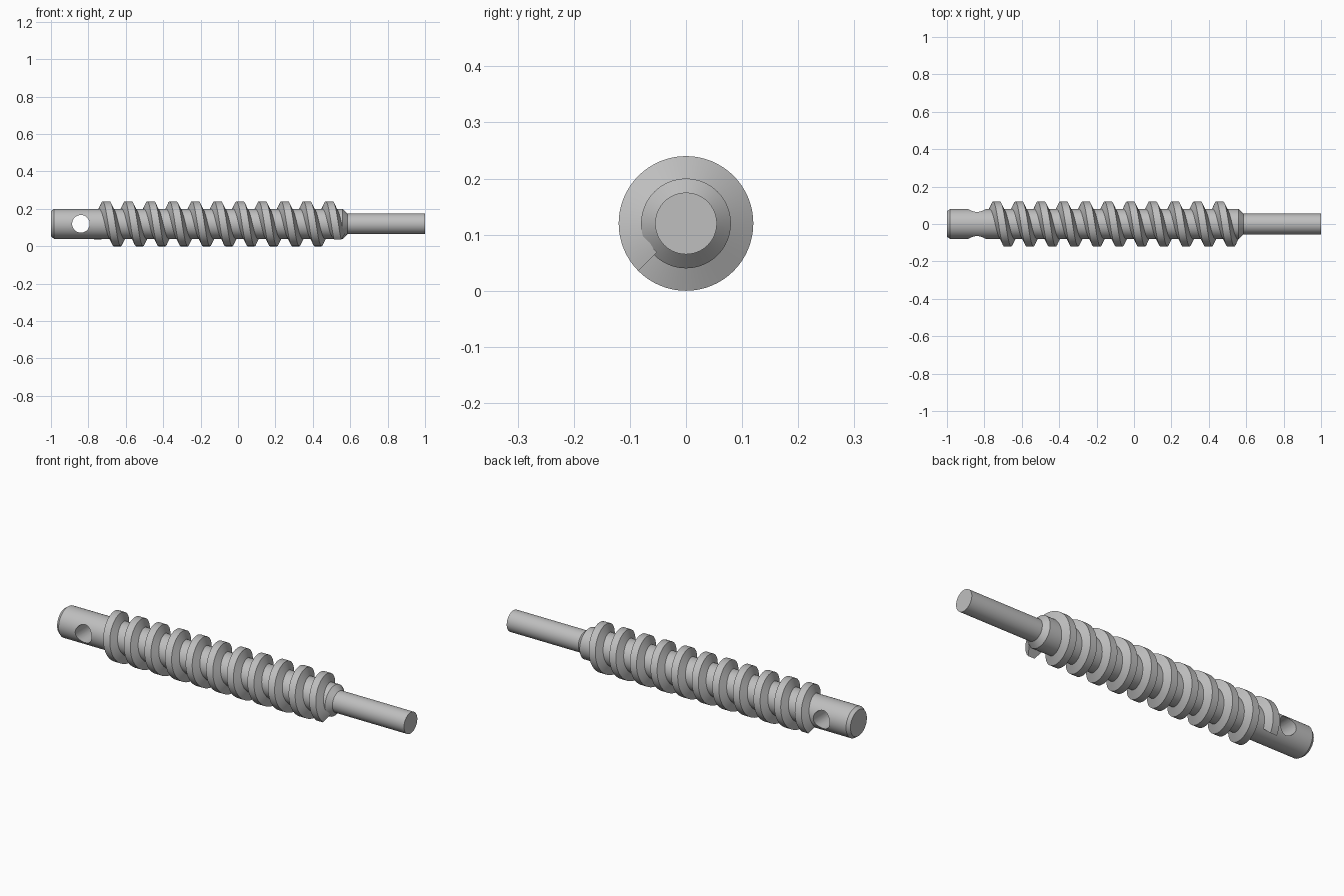
import bpy, bmesh
from math import sin, cos, pi, radians

cube = bpy.data.objects.get("Cube")
if cube:
    bpy.data.objects.remove(cube, do_unlink=True)

AXIS_Z = 0.12      # height of the shaft axis
PITCH = 0.1193     # axial advance per thread turn

steel = bpy.data.materials.new("grey steel")
steel.use_nodes = True
steel.diffuse_color = (0.52, 0.52, 0.52, 1)
steel.node_tree.nodes["Principled BSDF"].inputs["Base Color"].default_value = (0.52, 0.52, 0.52, 1)


def on_axis(x, radius, angle):
    """Point at a radius around the shaft; angle runs from +y towards +z."""
    return (x, radius * cos(angle), AXIS_Z + radius * sin(angle))


def loft(name, rings, closed_sections=True):
    """Skin a list of closed cross-sections and cap both ends."""
    bm = bmesh.new()
    loops = [[bm.verts.new(p) for p in ring] for ring in rings]
    for a, b in zip(loops, loops[1:]):
        n = len(a)
        for i in range(n):
            j = (i + 1) % n
            bm.faces.new((a[i], a[j], b[j], b[i]))
    bm.faces.new(loops[0])
    bm.faces.new(loops[-1])
    bmesh.ops.recalc_face_normals(bm, faces=bm.faces)
    mesh = bpy.data.meshes.new(name)
    bm.to_mesh(mesh)
    bm.free()
    mesh.materials.append(steel)
    obj = bpy.data.objects.new(name, mesh)
    bpy.context.collection.objects.link(obj)
    return obj


def lathe(name, profile, sides=64):
    return loft(name, [[on_axis(x, r, 2 * pi * i / sides) for i in range(sides)]
                       for x, r in profile])


def smooth(obj):
    obj.data.shade_smooth()
    obj.data.set_sharp_from_angle(angle=radians(30))


# Shaft: chamfered thick body, then the thinner journal
shaft = lathe("shaft", [(-1, 0.068), (-0.983, 0.08), (-0.91, 0.08), (-0.77, 0.08),
                        (0.56, 0.08), (0.585, 0.055), (1, 0.055)])

# Cross pin hole through the thick end
hole = loft("pin_hole_cutter", [[(-0.84 + 0.047 * cos(2 * pi * i / 48), y,
                                  AXIS_Z + 0.047 * sin(2 * pi * i / 48)) for i in range(48)]
                                for y in (-0.2, 0.2)])
hole.hide_render = True
cut = shaft.modifiers.new("pin hole", 'BOOLEAN')
cut.operation = 'DIFFERENCE'
cut.solver = 'EXACT'
cut.object = hole
bpy.context.view_layer.objects.active = shaft
bpy.ops.object.modifier_apply(modifier=cut.name)
bpy.data.objects.remove(hole, do_unlink=True)
smooth(shaft)

# Worm thread: trapezoid section swept along a helix with square-cut ends
section = [(-0.040, 0.073), (-0.019, 0.12), (0.019, 0.12), (0.040, 0.073)]
start, end = radians(-45), radians(10 * 360 + 225)
steps = 688
rings = []
for k in range(steps + 1):
    angle = start + (end - start) * k / steps
    centre = -0.735 + PITCH * angle / (2 * pi)
    rings.append([on_axis(centre + dx, r, angle) for dx, r in section])
thread = loft("worm_thread", rings)
smooth(thread)
